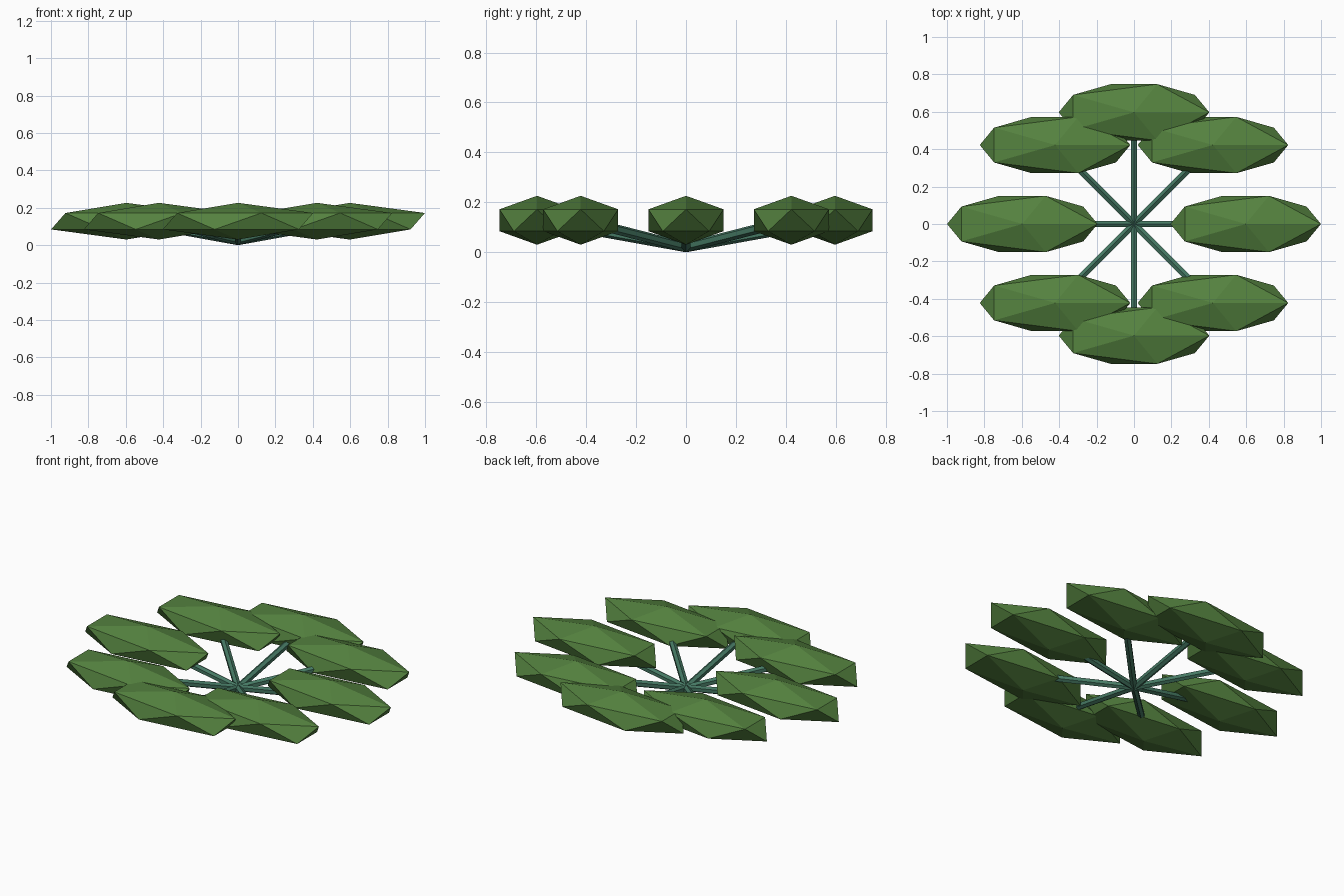
import bpy
import math
from mathutils import Vector

if "Cube" in bpy.data.objects:
    bpy.data.objects.remove(bpy.data.objects["Cube"])


def make_material(name, rgb):
    mat = bpy.data.materials.new(name)
    mat.diffuse_color = (*rgb, 1.0)
    mat.use_nodes = True
    mat.node_tree.nodes["Principled BSDF"].inputs["Base Color"].default_value = mat.diffuse_color
    return mat


leaf_green = make_material("leaf green", (0.09, 0.225, 0.05))
stem_green = make_material("bluish stem green", (0.06, 0.19, 0.125))

HUB = Vector((0, 0, 0.02))      # where all the stems meet
LEAF_RING = 0.597               # distance of the leaf centres from the hub
LEAF_HEIGHT = 0.128
LEAF_SCALE = (0.45, 0.177, 0.098)
STEM_RADIUS = 0.02


def add_leaf(index, centre):
    # Faceted leaf clump, always stretched along x
    bpy.ops.mesh.primitive_ico_sphere_add(subdivisions=1, radius=1, location=centre)
    leaf = bpy.context.object
    leaf.name = f"leaf_{index}"
    leaf.scale = LEAF_SCALE
    leaf.data.materials.append(leaf_green)


def add_stem(index, start, end):
    # Six-sided stem with one ridge facing up
    direction = end - start
    bpy.ops.mesh.primitive_cylinder_add(
        vertices=6, radius=STEM_RADIUS, depth=direction.length,
        location=(start + end) / 2)
    stem = bpy.context.object
    stem.name = f"stem_{index}"
    stem.rotation_euler = direction.to_track_quat('Z', 'Y').to_euler()
    stem.data.materials.append(stem_green)


# Eight stems radiating from the hub, each ending inside a leaf
for i in range(8):
    angle = i * math.pi / 4
    tip = Vector((LEAF_RING * math.cos(angle), LEAF_RING * math.sin(angle), LEAF_HEIGHT))
    add_stem(i + 1, HUB, tip)
    add_leaf(i + 1, tip)
